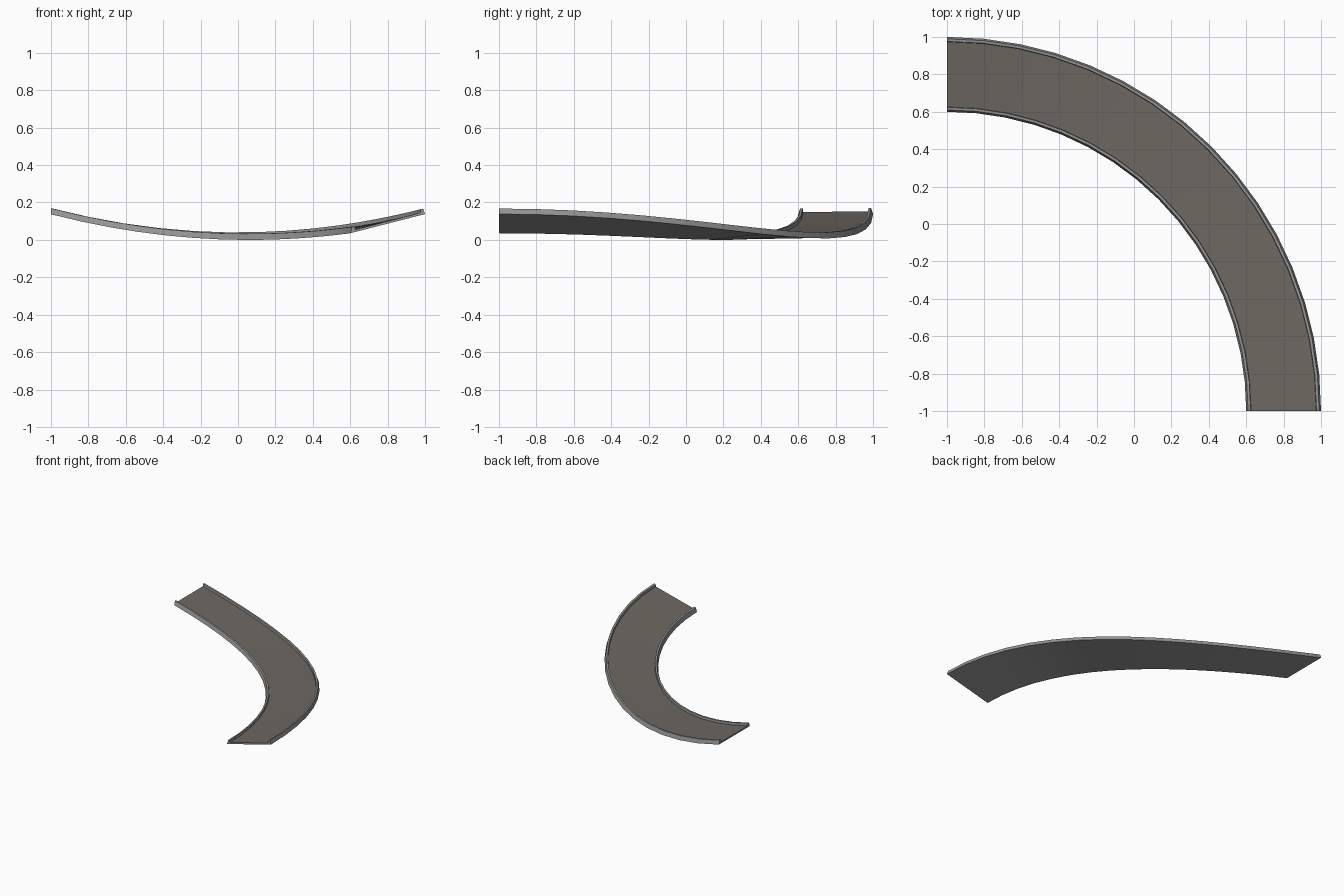
import bpy, bmesh, math

if "Cube" in bpy.data.objects:
    bpy.data.objects.remove(bpy.data.objects["Cube"])

def material(name, c):
    m = bpy.data.materials.new(name)
    m.diffuse_color = (*c, 1)
    m.use_nodes = True
    m.node_tree.nodes["Principled BSDF"].inputs["Base Color"].default_value = m.diffuse_color
    return m

grey = material("rim grey", (0.30, 0.30, 0.30))
brown = material("floor brown", (0.155, 0.137, 0.118))

R_IN, R_OUT, SEGS = 1.6, 2.0, 16

# Channel cross-section: (distance out from the inner edge, height above the base)
half = [(0.0, 0.0), (0.010, 0.032), (0.024, 0.032), (0.026, 0.013)]
profile = half + [(0.4 - d, h) for d, h in reversed(half)]
FLOOR = 3  # profile edge that is the running surface

def base_height(angle, u):
    """Sagging, banked base: blend of inner and outer edge curves."""
    xi = -1 + R_IN * math.cos(angle)
    xo = -1 + R_OUT * math.cos(angle)
    inner = 0.122 * (xi - 0.06) ** 2
    outer = 0.008 + 0.130 * xo ** 2
    return inner * (1 - u) + outer * u

# Sweep the section around the quarter turn
bm = bmesh.new()
rings = []
for i in range(SEGS + 1):
    a = math.pi / 2 * i / SEGS
    ring = []
    for d, h in profile:
        r = R_IN + d
        ring.append(bm.verts.new((-1 + r * math.cos(a), -1 + r * math.sin(a),
                                  base_height(a, d / 0.4) + h)))
    rings.append(ring)

n = len(profile)
for a, b in zip(rings, rings[1:]):
    for j in range(n):
        k = (j + 1) % n
        f = bm.faces.new((a[j], a[k], b[k], b[j]))
        f.material_index = 1 if j == FLOOR else 0

# End caps
bm.faces.new(rings[0])
bm.faces.new(rings[-1])
bmesh.ops.recalc_face_normals(bm, faces=bm.faces)

mesh = bpy.data.meshes.new("curved_track")
bm.to_mesh(mesh)
bm.free()
mesh.materials.append(grey)
mesh.materials.append(brown)
track = bpy.data.objects.new("curved_track", mesh)
bpy.context.collection.objects.link(track)
bpy.context.view_layer.objects.active = track
track.select_set(True)
bpy.ops.object.shade_smooth_by_angle(angle=math.radians(30))
